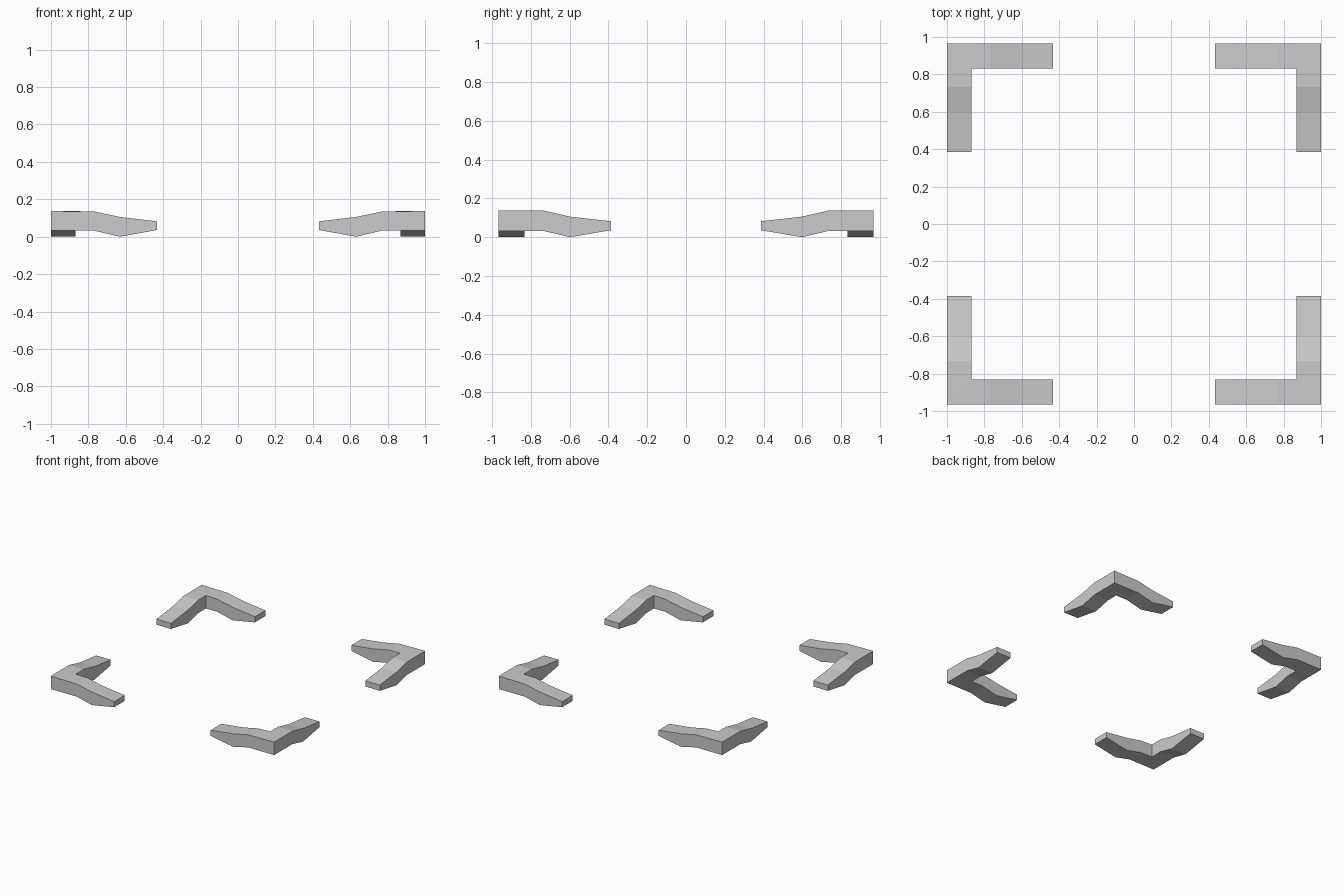
import bpy
import bmesh

cube = bpy.data.objects.get("Cube")
if cube:
    bpy.data.objects.remove(cube, do_unlink=True)

# Single plain grey
GREY = (0.6, 0.6, 0.6, 1.0)
grey = bpy.data.materials.new("light grey")
grey.use_nodes = True
grey.diffuse_color = GREY
grey.node_tree.nodes["Principled BSDF"].inputs["Base Color"].default_value = GREY

# Outer and inner edges of the corner
X_OUT, X_IN = 1.0, 0.87
Y_OUT, Y_IN = 0.966, 0.832

# Stations along each arm, tip to corner: (position, bottom, top)
X_ARM = [(0.432, 0.036, 0.082), (0.632, 0.0, 0.106), (0.767, 0.032, 0.134)]
Y_ARM = [(0.386, 0.036, 0.082), (0.598, 0.0, 0.106), (0.733, 0.032, 0.137)]
CORNER = (0.032, 0.137)


def section(outer, inner, low, high):
    """Four-sided cross-section between an outer and an inner edge point."""
    return [(*outer, low), (*outer, high), (*inner, high), (*inner, low)]


def corner_bracket(name, sx, sy):
    """L-shaped foot lofted along two arms that meet in a mitre."""
    rings = [section((x, Y_OUT), (x, Y_IN), lo, hi) for x, lo, hi in X_ARM]
    rings.append(section((X_OUT, Y_OUT), (X_IN, Y_IN), *CORNER))
    rings += [section((X_OUT, y), (X_IN, y), lo, hi) for y, lo, hi in reversed(Y_ARM)]

    bm = bmesh.new()
    loops = [[bm.verts.new((x * sx, y * sy, z)) for x, y, z in ring] for ring in rings]
    for a, b in zip(loops, loops[1:]):
        for i in range(4):
            j = (i + 1) % 4
            bm.faces.new((a[i], a[j], b[j], b[i]))
    bm.faces.new(loops[0])
    bm.faces.new(loops[-1])
    bmesh.ops.recalc_face_normals(bm, faces=bm.faces)

    mesh = bpy.data.meshes.new(name)
    bm.to_mesh(mesh)
    bm.free()
    mesh.materials.append(grey)
    bpy.context.collection.objects.link(bpy.data.objects.new(name, mesh))


# One bracket at each corner
for depth, sy in (("front", -1), ("back", 1)):
    for side, sx in (("left", 1), ("right", -1)):
        corner_bracket(f"{depth}_{side}_corner_foot", sx, sy)
